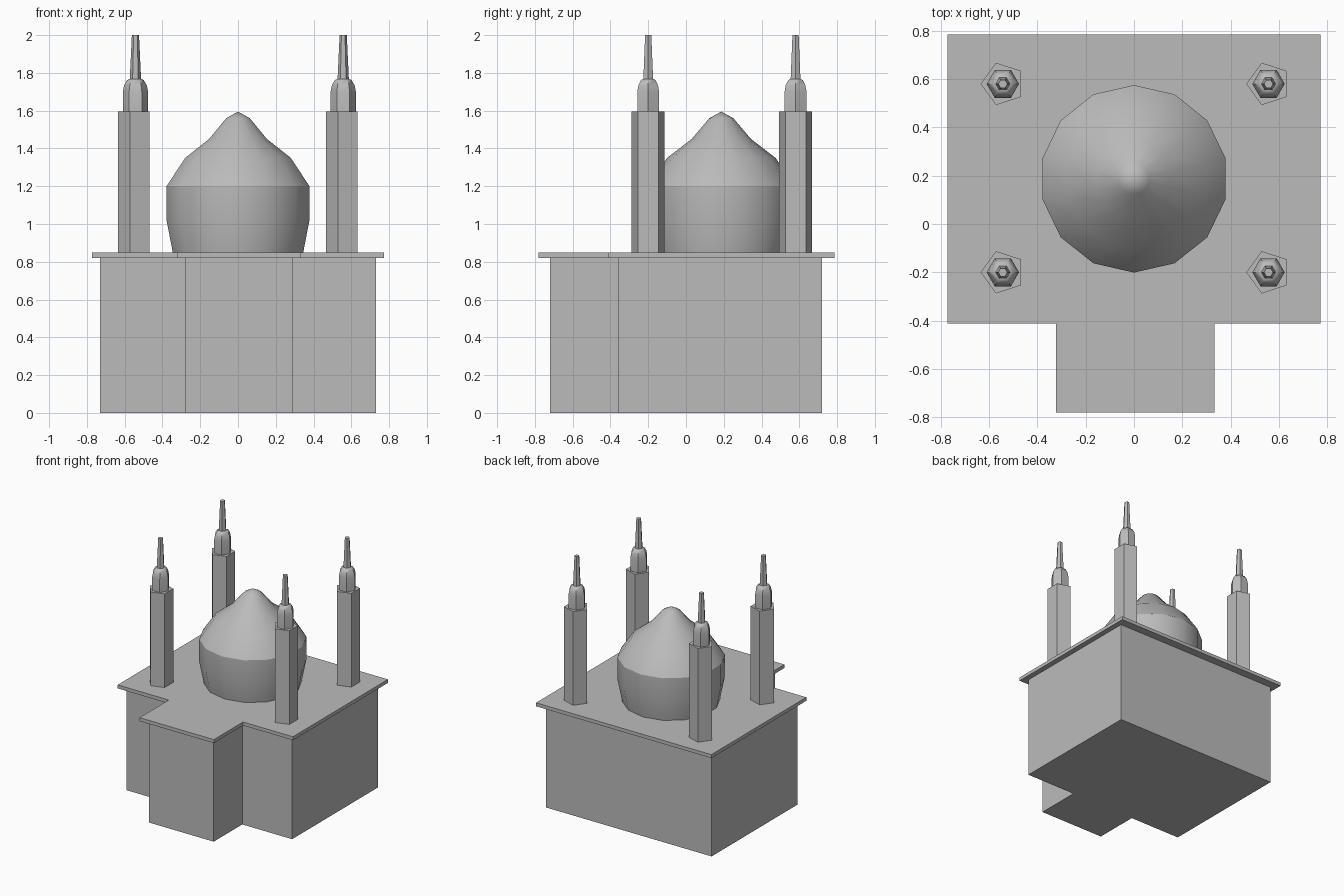
import bpy
import bmesh
from math import cos, sin, pi, radians

cube = bpy.data.objects.get("Cube")
if cube:
    bpy.data.objects.remove(cube, do_unlink=True)

stone = bpy.data.materials.new("grey_stone")
stone.use_nodes = True
stone.diffuse_color = (0.5, 0.5, 0.5, 1)
bsdf = next(n for n in stone.node_tree.nodes if n.type == 'BSDF_PRINCIPLED')
bsdf.inputs["Base Color"].default_value = stone.diffuse_color


def finish(name, bm, location=(0, 0, 0), smooth_angle=None):
    bmesh.ops.recalc_face_normals(bm, faces=bm.faces)
    mesh = bpy.data.meshes.new(name)
    bm.to_mesh(mesh)
    bm.free()
    mesh.materials.append(stone)
    obj = bpy.data.objects.new(name, mesh)
    obj.location = location
    bpy.context.collection.objects.link(obj)
    if smooth_angle:
        bpy.ops.object.select_all(action='DESELECT')
        obj.select_set(True)
        bpy.context.view_layer.objects.active = obj
        bpy.ops.object.shade_smooth_by_angle(angle=radians(smooth_angle))
    return obj


def t_block(name, half_width, back, step, front, left, right, z0, z1):
    """Extruded T-shaped plan: a hall with a porch towards the front."""
    plan = [(-half_width, back), (-half_width, step), (left, step), (left, front),
            (right, front), (right, step), (half_width, step), (half_width, back)]
    bm = bmesh.new()
    base = bm.faces.new([bm.verts.new((x, y, z0)) for x, y in plan])
    top = bmesh.ops.extrude_face_region(bm, geom=[base], use_keep_orig=True)
    verts = [v for v in top["geom"] if isinstance(v, bmesh.types.BMVert)]
    bmesh.ops.translate(bm, verts=verts, vec=(0, 0, z1 - z0))
    return finish(name, bm)


def lathe(name, profile, sides, start, location, smooth_angle=None):
    """Stack of polygon rings from (radius, height); radius 0 makes a point."""
    bm = bmesh.new()
    rings = []
    for r, z in profile:
        count = sides if r else 1
        rings.append([bm.verts.new((r * cos(start + 2 * pi * i / sides),
                                    r * sin(start + 2 * pi * i / sides), z))
                      for i in range(count)])
    for low, high in zip(rings, rings[1:]):
        for i in range(sides):
            j = (i + 1) % sides
            if len(high) == 1:
                bm.faces.new((low[i], low[j], high[0]))
            else:
                bm.faces.new((low[i], low[j], high[j], high[i]))
    for ring in (rings[0], rings[-1]):
        if len(ring) > 1:
            bm.faces.new(ring)
    return finish(name, bm, location, smooth_angle)


# Hall with porch, and the overhanging roof slab
t_block("hall_walls", 0.73, 0.72, -0.36, -0.72, -0.28, 0.29, 0, 0.82)
t_block("roof_slab", 0.773, 0.785, -0.412, -0.78, -0.322, 0.333, 0.82, 0.848)

# Dome: drum and pointed cap meet at a crisp edge
dome_at = (0, 0.187, 0)
lathe("dome_drum", [(0.354, 0.848), (0.388, 1.02), (0.388, 1.2)],
      14, pi / 2, dome_at, 40)
lathe("dome_cap", [(0.388, 1.2), (0.287, 1.35), (0.157, 1.45),
                   (0.064, 1.56), (0, 1.595)], 14, pi / 2, dome_at, 40)

# Four minarets: pentagonal shaft, hexagonal turret and tapering spire
for side, x in (("right", -0.543), ("left", 0.557)):
    for end, y in (("front", -0.2), ("back", 0.58)):
        tag = end + "_" + side
        at = (x, y, 0)
        lathe("minaret_shaft_" + tag, [(0.092, 0.848), (0.092, 1.595)], 5, pi, at)
        lathe("minaret_turret_" + tag,
              [(0.067, 1.595), (0.067, 1.7), (0.06, 1.735), (0.044, 1.762), (0.03, 1.768)],
              6, 0, at, 40)
        lathe("minaret_spire_" + tag, [(0.03, 1.765), (0.019, 2)], 6, 0, at)
